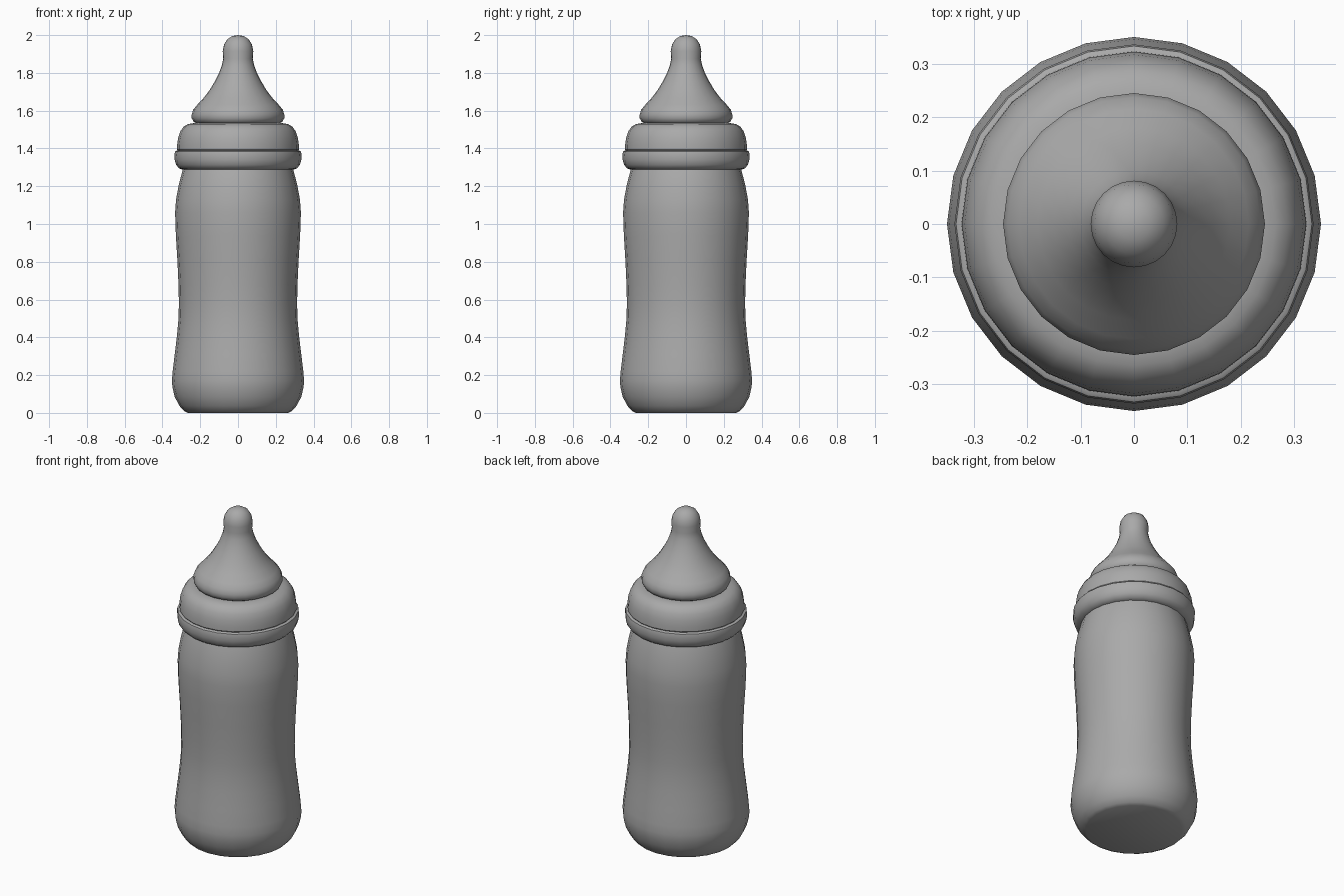
import bpy
import bmesh
import math

cube = bpy.data.objects.get("Cube")
if cube:
    bpy.data.objects.remove(cube, do_unlink=True)

SIDES = 24

grey = bpy.data.materials.new("plain grey")
grey.use_nodes = True
colour = (0.4, 0.4, 0.4, 1)
grey.diffuse_color = colour
grey.node_tree.nodes["Principled BSDF"].inputs["Base Color"].default_value = colour


def lathe(name, profile):
    """Spin (radius, height) points about z; the ends are closed on the axis."""
    bm = bmesh.new()
    verts = [bm.verts.new((r, 0, z)) for r, z in profile]
    edges = [bm.edges.new(pair) for pair in zip(verts, verts[1:])]
    bmesh.ops.spin(bm, geom=verts + edges, cent=(0, 0, 0), axis=(0, 0, 1),
                   angle=math.tau, steps=SIDES)
    bmesh.ops.remove_doubles(bm, verts=bm.verts, dist=0.0005)
    bmesh.ops.recalc_face_normals(bm, faces=bm.faces)
    mesh = bpy.data.meshes.new(name)
    bm.to_mesh(mesh)
    bm.free()
    mesh.materials.append(grey)
    obj = bpy.data.objects.new(name, mesh)
    bpy.context.collection.objects.link(obj)
    bpy.ops.object.select_all(action="DESELECT")
    obj.select_set(True)
    bpy.context.view_layer.objects.active = obj
    bpy.ops.object.shade_smooth_by_angle(angle=math.radians(40))
    return obj


# Waisted bottle with a rounded foot
lathe("bottle_body", [
    (0, 0), (0.265, 0), (0.285, 0.01), (0.31, 0.037), (0.335, 0.085),
    (0.347, 0.135), (0.35, 0.17), (0.346, 0.22), (0.335, 0.31),
    (0.323, 0.41), (0.315, 0.5), (0.313, 0.58), (0.315, 0.68),
    (0.321, 0.81), (0.329, 0.94), (0.333, 1.06), (0.328, 1.13),
    (0.313, 1.21), (0.292, 1.29), (0.28, 1.32), (0, 1.32)])

# Collar ring under the cap
lathe("collar_ring", [
    (0, 1.287), (0.292, 1.287), (0.312, 1.295), (0.328, 1.313),
    (0.335, 1.34), (0.336, 1.37), (0.333, 1.383), (0.325, 1.388), (0, 1.388)])

# Rounded screw cap
lathe("screw_cap", [
    (0, 1.388), (0.318, 1.388), (0.323, 1.394), (0.322, 1.42),
    (0.317, 1.455), (0.306, 1.49), (0.288, 1.515), (0.265, 1.529),
    (0.235, 1.534), (0, 1.534)])

# Flared teat with a bulb tip
lathe("teat", [
    (0, 1.53), (0.215, 1.53), (0.235, 1.541), (0.245, 1.56),
    (0.245, 1.58), (0.237, 1.605), (0.215, 1.632), (0.18, 1.67),
    (0.15, 1.71), (0.123, 1.755), (0.1, 1.8), (0.085, 1.842),
    (0.078, 1.875), (0.081, 1.915), (0.074, 1.95), (0.056, 1.979),
    (0.03, 1.995), (0, 2.0)])
